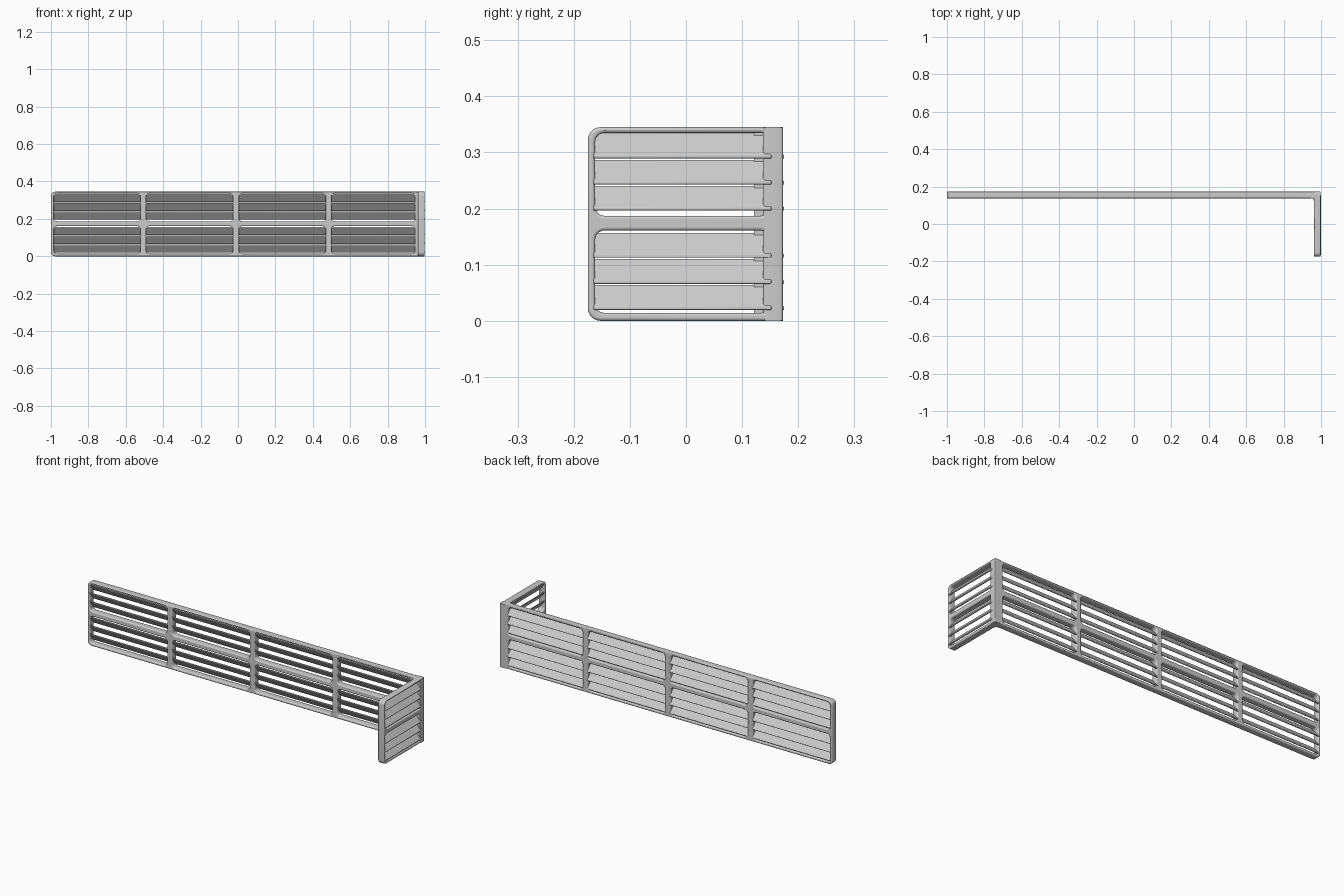
import bpy, bmesh, math
from mathutils import Matrix

if "Cube" in bpy.data.objects:
    bpy.data.objects.remove(bpy.data.objects["Cube"])

H, T, BEV = 0.345, 0.036, 0.005
ROWS = [(0.014, 0.161), (0.187, 0.335)]
SLAT_Z = [0.0195, 0.066, 0.1125, 0.1965, 0.243, 0.2895]


def rounded(u0, u1, z0, z1, radii, n=6):
    # radii order: bottom-left, bottom-right, top-right, top-left
    pts = []
    corners = [(u0, z0, 1, 1), (u1, z0, -1, 1), (u1, z1, -1, -1), (u0, z1, 1, -1)]
    for k, ((u, z, su, sz), r) in enumerate(zip(corners, radii)):
        for i in range(n + 1 if r else 1):
            a = math.pi + k * math.pi / 2 + i / n * math.pi / 2
            if r:
                pts.append((u + su * r + r * math.cos(a), z + sz * r + r * math.sin(a)))
            else:
                pts.append((u, z))
    return pts


def smooth(ob):
    bpy.ops.object.select_all(action='DESELECT')
    ob.select_set(True)
    bpy.context.view_layer.objects.active = ob
    bpy.ops.object.shade_smooth_by_angle(angle=math.radians(35))


def frame(name, u0, u1, cells, radii, matrix):
    # Plate with rounded openings, bevelled on every rim
    cu = bpy.data.curves.new(name, 'CURVE')
    cu.dimensions, cu.fill_mode = '2D', 'BOTH'
    cu.extrude, cu.bevel_depth, cu.bevel_resolution = T / 2 - BEV, BEV, 2
    b = BEV
    loops = [rounded(u0 + b, u1 - b, b, H - b, radii)]
    for c0, c1 in cells:
        for z0, z1 in ROWS:
            loops.append(rounded(c0 - b, c1 + b, z0 - b, z1 + b, [0.022] * 4))
    for pts in loops:
        sp = cu.splines.new('POLY')
        sp.points.add(len(pts) - 1)
        for p, (u, z) in zip(sp.points, pts):
            p.co = (u, z, 0, 1)
        sp.use_cyclic_u = True
    ob = bpy.data.objects.new(name, cu)
    bpy.context.collection.objects.link(ob)
    ob.matrix_world = matrix
    bpy.ops.object.select_all(action='DESELECT')
    ob.select_set(True)
    bpy.context.view_layer.objects.active = ob
    bpy.ops.object.convert(target='MESH')
    smooth(bpy.context.view_layer.objects.active)


def prism(name, loops, a_to_b, place, bevel=0):
    # Extrude closed profiles between two stations
    bm = bmesh.new()
    for prof, (a, b) in zip(loops, a_to_b):
        ends = [[bm.verts.new(place(s, p, q)) for p, q in prof] for s in (a, b)]
        n = len(prof)
        bm.faces.new(ends[0])
        bm.faces.new(ends[1][::-1])
        for i in range(n):
            j = (i + 1) % n
            bm.faces.new((ends[0][i], ends[1][i], ends[1][j], ends[0][j]))
    bmesh.ops.recalc_face_normals(bm, faces=bm.faces[:])
    me = bpy.data.meshes.new(name)
    bm.to_mesh(me)
    bm.free()
    ob = bpy.data.objects.new(name, me)
    bpy.context.collection.objects.link(ob)
    if bevel:
        m = ob.modifiers.new('soft_edges', 'BEVEL')
        m.width, m.segments = bevel, 2
    smooth(ob)


def slats(name, cells, place):
    # Sloping louvres: low edge just outside the frame, high edge inside
    loops, spans = [], []
    for c0, c1 in cells:
        for z in SLAT_Z:
            loops.append([(T + 0.002, z), (T + 0.002, z + 0.005),
                          (0.005, z + 0.044), (0.001, z + 0.044), (0.001, z + 0.039),
                          (T - 0.003, z)])
            spans.append((c0 - 0.003, c1 + 0.003))
    prism(name, loops, spans, place, 0.0012)


Y0, X0 = 0.137, 0.962
long_cells = [(-0.985, -0.522), (-0.491, -0.027), (0.005, 0.469), (0.5, 0.948)]
side_cells = [(-0.162, 0.149)]

# Long wall
frame('long_frame', -1, 0.998, long_cells, [0.018, 0, 0, 0.018],
      Matrix(((1, 0, 0, 0), (0, 0, -1, Y0 + T / 2), (0, 1, 0, 0), (0, 0, 0, 1))))
slats('long_slats', long_cells, lambda s, d, z: (s, Y0 + d, z))

# Short return wall
frame('side_frame', -0.175, Y0 + T, side_cells, [0.018, 0, 0, 0.018],
      Matrix(((0, 0, 1, X0 + T / 2), (1, 0, 0, 0), (0, 1, 0, 0), (0, 0, 0, 1))))
slats('side_slats', side_cells, lambda s, d, z: (X0 + d, s, z))

# Concave fillet in the inner corner
R = 0.016
arc = [(X0 - R + R * math.cos(i * math.pi / 12), Y0 - R + R * math.sin(i * math.pi / 12))
       for i in range(7)]
prism('corner_fillet', [arc + [(X0 - R, Y0 + 0.008), (X0 + 0.008, Y0 + 0.008), (X0 + 0.008, Y0 - R)]],
      [(0.002, H - 0.002)], lambda s, x, y: (x, y, s))
